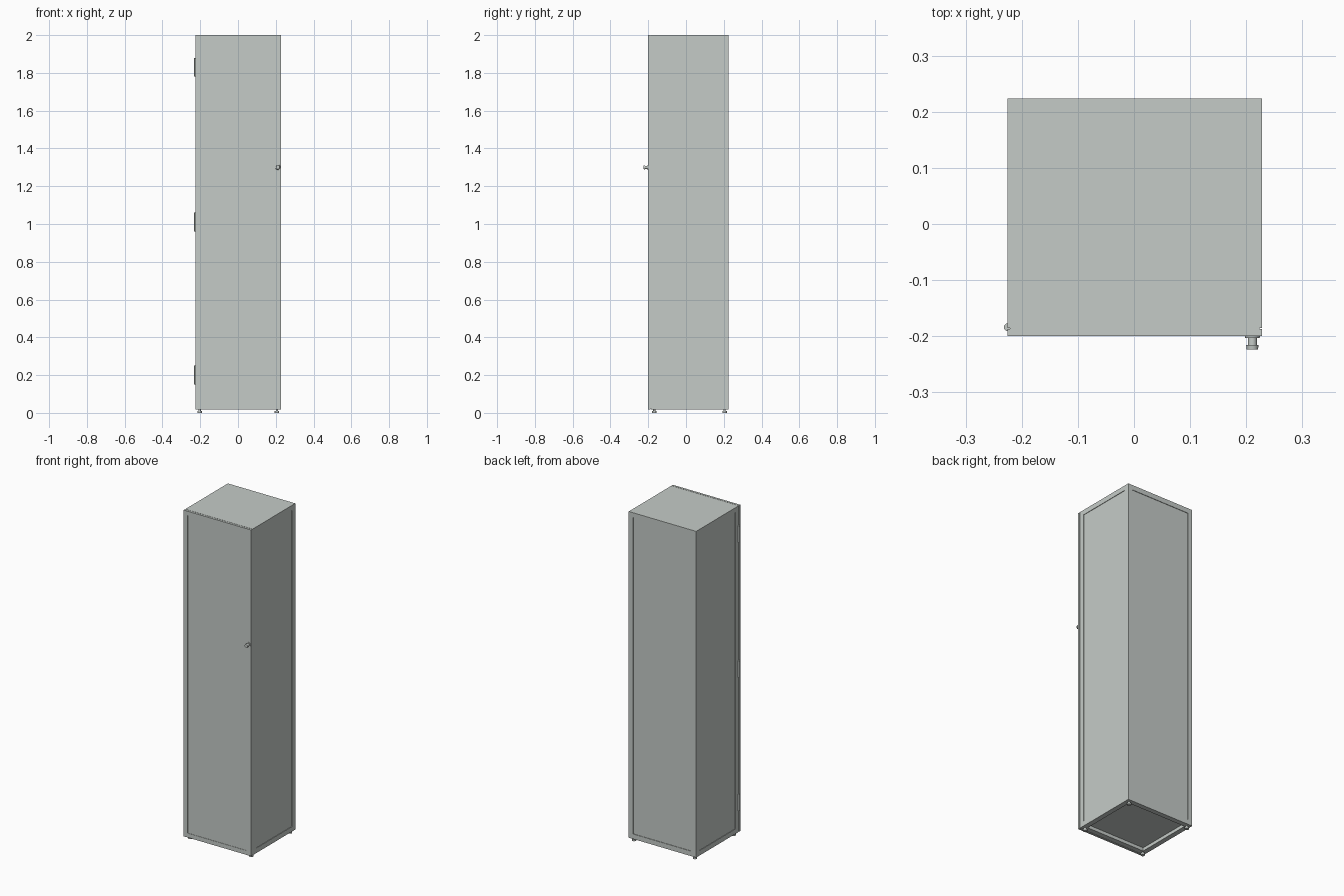
import bpy, bmesh
from math import pi
from mathutils import Matrix, Vector

cube = bpy.data.objects.get("Cube")
if cube:
    bpy.data.objects.remove(cube, do_unlink=True)

paint = bpy.data.materials.new("pale grey paint")
paint.use_nodes = True
colour = (0.56, 0.60, 0.575, 1)
paint.diffuse_color = colour
paint.node_tree.nodes["Principled BSDF"].inputs["Base Color"].default_value = colour

LEFT, RIGHT = -0.225, 0.228
BASE, TOP = 0.018, 2.0


def finish(name, bm):
    bmesh.ops.recalc_face_normals(bm, faces=bm.faces)
    mesh = bpy.data.meshes.new(name)
    bm.to_mesh(mesh)
    bm.free()
    mesh.materials.append(paint)
    obj = bpy.data.objects.new(name, mesh)
    bpy.context.collection.objects.link(obj)
    return obj


def panelled_box(name, low, high, recesses):
    """Box whose chosen sides get a rim around a recessed panel."""
    low, high = Vector(low), Vector(high)
    bm = bmesh.new()
    bmesh.ops.create_cube(bm, size=1)
    bmesh.ops.transform(bm, verts=bm.verts, matrix=Matrix.Translation((low + high) / 2)
                        @ Matrix.Diagonal((*(high - low), 1)))
    bm.normal_update()
    for direction, rim, depth in recesses:
        face = max(bm.faces, key=lambda f: (f.normal.dot(Vector(direction)), f.calc_area()))
        normal = face.normal.copy()
        bmesh.ops.inset_region(bm, faces=[face], thickness=rim, use_even_offset=True)
        # step straight inwards so the recess has upright walls
        wall = bmesh.ops.extrude_discrete_faces(bm, faces=[face])["faces"][0]
        bmesh.ops.translate(bm, verts=wall.verts, vec=-normal * depth)
    return finish(name, bm)


def turned_part(name, sections, location, axis="Z"):
    """Stack of tapered cylinders: (start, end, start radius, end radius)."""
    bm = bmesh.new()
    for start, end, r1, r2 in sections:
        bmesh.ops.create_cone(bm, cap_ends=True, segments=20, radius1=r1, radius2=r2,
                              depth=end - start,
                              matrix=Matrix.Translation((0, 0, (start + end) / 2)))
    turn = Matrix.Rotation(pi / 2, 4, "X") if axis == "Y" else Matrix.Identity(4)
    bmesh.ops.transform(bm, verts=bm.verts, matrix=Matrix.Translation(location) @ turn)
    obj = finish(name, bm)
    bpy.ops.object.select_all(action="DESELECT")
    obj.select_set(True)
    bpy.context.view_layer.objects.active = obj
    bpy.ops.object.shade_smooth_by_angle()


# Cabinet body with framed sides, back and underside
panelled_box("cabinet_body", (LEFT, -0.185, BASE), (RIGHT, 0.224, TOP), [
    ((1, 0, 0), 0.03, 0.003),
    ((-1, 0, 0), 0.03, 0.003),
    ((0, 1, 0), 0.03, 0.003),
    ((0, 0, -1), 0.03, 0.02),
])

# Door, separated from the body by a thin shadow gap
panelled_box("door", (LEFT, -0.2, BASE), (RIGHT, -0.187, TOP), [((0, -1, 0), 0.026, 0.002)])
panelled_box("door_seal", (LEFT + 0.004, -0.188, BASE + 0.004),
             (RIGHT - 0.004, -0.184, TOP - 0.002), [])

# Hinges down the right edge of the door
for label, height in (("upper", 1.83), ("middle", 1.01), ("lower", 0.2)):
    turned_part(label + "_hinge", [(-0.05, 0.05, 0.007, 0.007)], (LEFT, -0.184, height))

# Door knob
turned_part("door_knob", [
    (-0.004, 0.003, 0.014, 0.013),
    (0.003, 0.016, 0.008, 0.008),
    (0.016, 0.024, 0.011, 0.010),
], (0.211, -0.2, 1.3), "Y")

# Levelling feet
for side, x in (("right", -0.203), ("left", 0.206)):
    for end, y in (("front", -0.168), ("back", 0.204)):
        turned_part(f"{end}_{side}_foot",
                    [(0, 0.01, 0.012, 0.012), (0.01, 0.03, 0.006, 0.006)], (x, y, 0))
